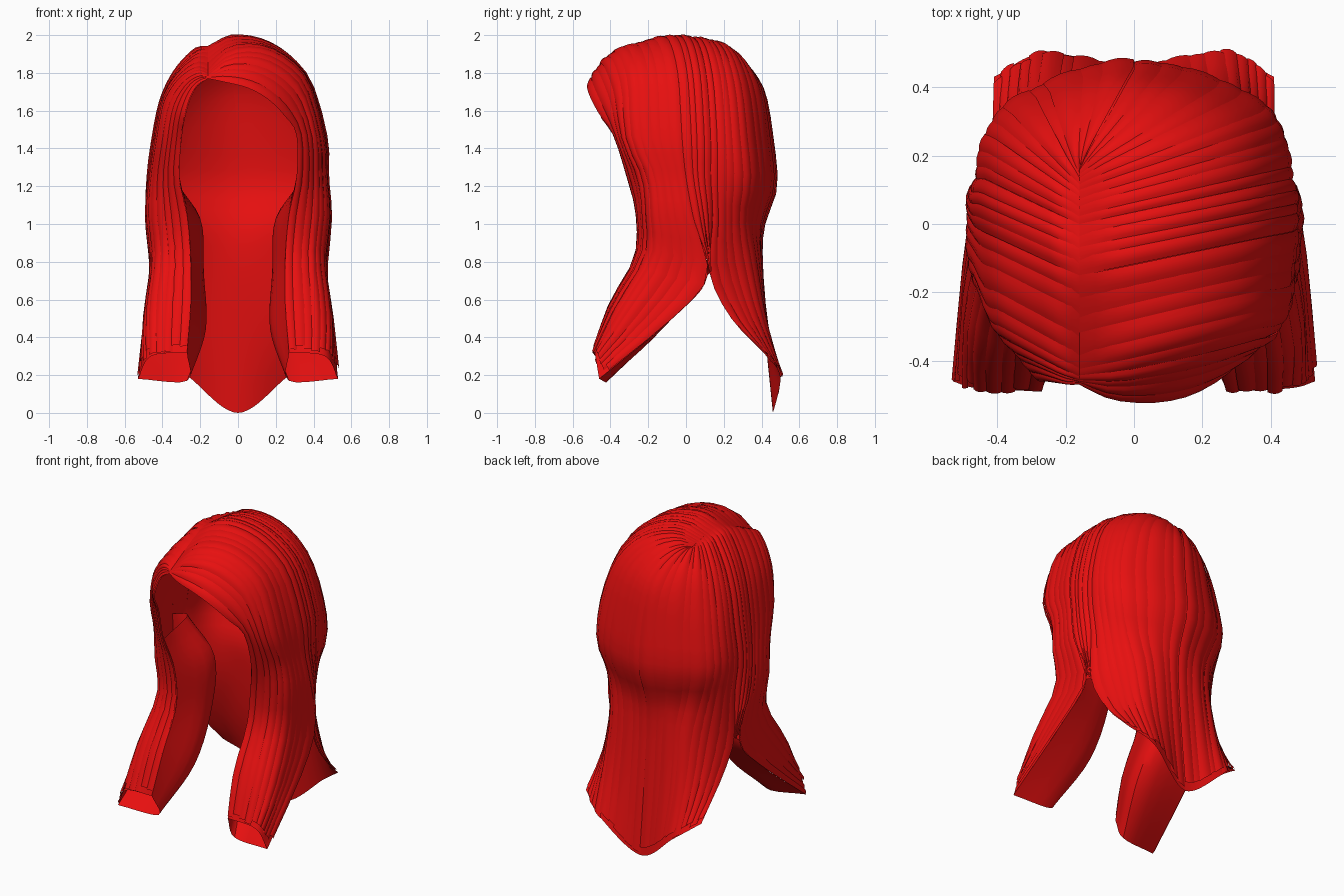
import bpy, random
from mathutils import Vector
from math import sqrt

random.seed(4)
cube = bpy.data.objects.get("Cube")
if cube:
    bpy.data.objects.remove(cube)

red = bpy.data.materials.new("hair red")
red.use_nodes = True
red.diffuse_color = (0.8, 0.005, 0.005, 1)
bsdf = next(n for n in red.node_tree.nodes if n.type == 'BSDF_PRINCIPLED')
bsdf.inputs["Base Color"].default_value = red.diffuse_color

PART_X = -0.16                            # off-centre parting line
STEPS = (0, 0.2, 0.45, 0.68, 0.87, 1)     # parting to temple
NECK = 8                                  # row where the hair splits


def dome(x, y):
    """Height of the crown above a point."""
    q = (y + 0.03) / (0.52 if y < -0.03 else 0.48)
    wide = 0.45 if x > 0 else 0.43
    left = 1 - (x / wide) ** 2 - abs(q) ** (3.2 if q < 0 else 2.5)
    return 1.45 + 0.535 * sqrt(max(left, 0))


# Fringe edge over the face: (y, z) along the steps
fringe = [(-0.47, 1.77), (-0.51, 1.75), (-0.52, 1.72), (-0.5, 1.66), (-0.45, 1.57), (-0.38, 1.47)]

# Guides from the face edge round to the back:
# parting y, temple point, then the fall from temple to tip
front_edge = (-0.47, (0.31, -0.38), [(0.31, -0.31, 1.25), (0.27, -0.26, 1.05), (0.25, -0.27, 0.82),
                                     (0.25, -0.4, 0.58), (0.27, -0.49, 0.32)])
front_side = (-0.42, (0.43, -0.28), [(0.44, -0.2, 1.25), (0.45, -0.18, 1.05), (0.43, -0.18, 0.82),
                                     (0.46, -0.34, 0.55), (0.46, -0.48, 0.3)])
ear = (-0.15, (0.46, -0.02), [(0.465, 0, 1.25), (0.48, 0.04, 1.03), (0.46, 0.115, 0.73),
                              (0.49, -0.06, 0.51), (0.53, -0.46, 0.18)])
behind_ear = (0, (0.45, 0.13), [(0.455, 0.13, 1.25), (0.44, 0.14, 1.03), (0.43, 0.125, 0.74),
                                (0.41, 0.24, 0.5), (0.41, 0.43, 0.3)])
back_side = (0.12, (0.36, 0.32), [(0.37, 0.34, 1.22), (0.31, 0.31, 1.02), (0.27, 0.34, 0.8),
                                  (0.27, 0.4, 0.5), (0.26, 0.5, 0.19)])
back_middle = (0.16, (0, 0.45), [(0, 0.47, 1.2), (0, 0.405, 1.0), (0, 0.39, 0.8),
                                 (0, 0.42, 0.4), (0, 0.46, 0.0)])
GUIDES = [front_edge, front_side, ear, behind_ear, back_side, back_middle]


def guide_points(guide, side):
    start_y, (tx, ty), fall = guide
    reach = tx if side > 0 else -0.955 * tx       # the side by the parting is flatter
    pts = []
    for i, s in enumerate(STEPS):
        x = PART_X + (reach - PART_X) * s
        y = start_y + (ty - start_y) * s
        z = dome(x, y) - (0.012 if i == 0 else 0)
        if guide is front_edge:
            y, z = fringe[i]
            if side < 0:
                y = max(y, start_y + 0.02 * s)
        pts.append(Vector((x, y, z)))
    return pts + [Vector((side * x, y, z)) for x, y, z in fall]


# Guide points for each side, continued one guide past the back middle
GRIDS = {s: [guide_points(g, s) for g in GUIDES] + [guide_points(back_side, -s)] for s in (1, -1)}


def spline(a, b, c, d, f):
    """Smooth curve from b to c."""
    return b + 0.5 * f * (c - a + f * (2 * a - 5 * b + 4 * c - d + f * (3 * (b - c) + d - a)))


def sample(get, t, lo, hi):
    """Evaluate a smooth curve through get(lo..hi), straight at its ends."""
    i = min(max(int(t), lo), hi - 1)
    b, c = get(i), get(i + 1)
    a = get(i - 1) if i > lo else 2 * b - c
    d = get(i + 2) if i + 2 <= hi else 2 * c - b
    return spline(a, b, c, d, t - i)


def surface(side, u, t, group):
    """Point on the hair; below the neck each group hangs on its own."""
    grid = GRIDS[side]

    def row(r):
        lo, hi = (0, 6) if r < NECK else group
        return sample(lambda k: grid[k][r], u, lo, 6 if hi == 5 else hi)
    return sample(row, t, 0, 10)


def add_mesh(name, strips):
    """One object from strips, each a list of equal rows of points."""
    verts, faces = [], []
    for rows in strips:
        base, w = len(verts), len(rows[0])
        verts += [p for r in rows for p in r]
        for j in range(len(rows) - 1):
            for i in range(w - 1):
                k = base + j * w + i
                faces.append((k, k + 1, k + w + 1, k + w))
    mesh = bpy.data.meshes.new(name)
    mesh.from_pydata(verts, [], faces)
    mesh.materials.append(red)
    obj = bpy.data.objects.new(name, mesh)
    bpy.context.collection.objects.link(obj)
    bpy.ops.object.select_all(action='DESELECT')
    obj.select_set(True)
    bpy.context.view_layer.objects.active = obj
    bpy.ops.object.shade_smooth_by_angle(angle=0.7)


def lock(side, ua, ub, end, group):
    """A slightly domed strand lying on the hair surface."""
    lift, rows = random.uniform(0.003, 0.012), []
    count = 24
    for j in range(count + 1):
        t = end * j / count
        line = [surface(side, ua + (ub - ua) * i / 4, t, group) for i in range(5)]
        ahead = surface(side, (ua + ub) / 2, t + 0.05 if j < count else t - 0.05, group) - line[2]
        normal = (line[4] - line[0]).cross(ahead).normalized()
        if normal.dot(line[2] - Vector((0, 0, min(line[2].z, 1.4)))) < 0:
            normal = -normal
        grow = min(t, 1)
        rows.append([p + normal * grow * (lift + 0.007 * (1 - (i / 2 - 1) ** 2))
                     for i, p in enumerate(line)])
    return rows


def lock_group(name, side, group, count, end):
    """Loose strands over a smooth backing sheet."""
    lo, hi = group
    step = (hi - lo) / count
    strips = []
    for k in range(count):
        ua = max(lo, lo + step * (k - random.uniform(0.05, 0.3)))
        ub = min(hi, lo + step * (k + 1 + random.uniform(0.05, 0.3)))
        strips.append(lock(side, ua, ub, end - random.uniform(0, 0.15), group))
    add_mesh(name + "_locks", strips)
    sheet = [[surface(side, lo + step * i / 2, end * j / 30, group) for i in range(2 * count + 1)]
             for j in range(31)]
    add_mesh(name + "_backing", [sheet])


# Inner fold that narrows at the neck, from the face edge round to the ear
fold = [(0.38, 0.03, 1.25), (0.21, 0.06, 1.03), (0.19, 0.01, 0.73), (0.18, -0.18, 0.43), (0.27, -0.42, 0.17)]


def inner_layer(name, side):
    edges = [[Vector((side * x, y, z)) for x, y, z in e] for e in (front_edge[2], fold, ear[2])]
    rows = []
    for j in range(21):
        ends = [sample(lambda k: e[k], j / 5, 0, 4) for e in edges]
        rows.append([sample(lambda k: ends[k], i / 5, 0, 2) for i in range(11)])
    add_mesh(name, [rows])


for label, side in (("left", 1), ("right", -1)):
    lock_group(label + "_front", side, (0, 2), 10, 10)
    lock_group(label + "_ear", side, (2, 3), 4, NECK)
    lock_group(label + "_back", side, (3, 5), 10, 10)
    inner_layer(label + "_inner_layer", side)
